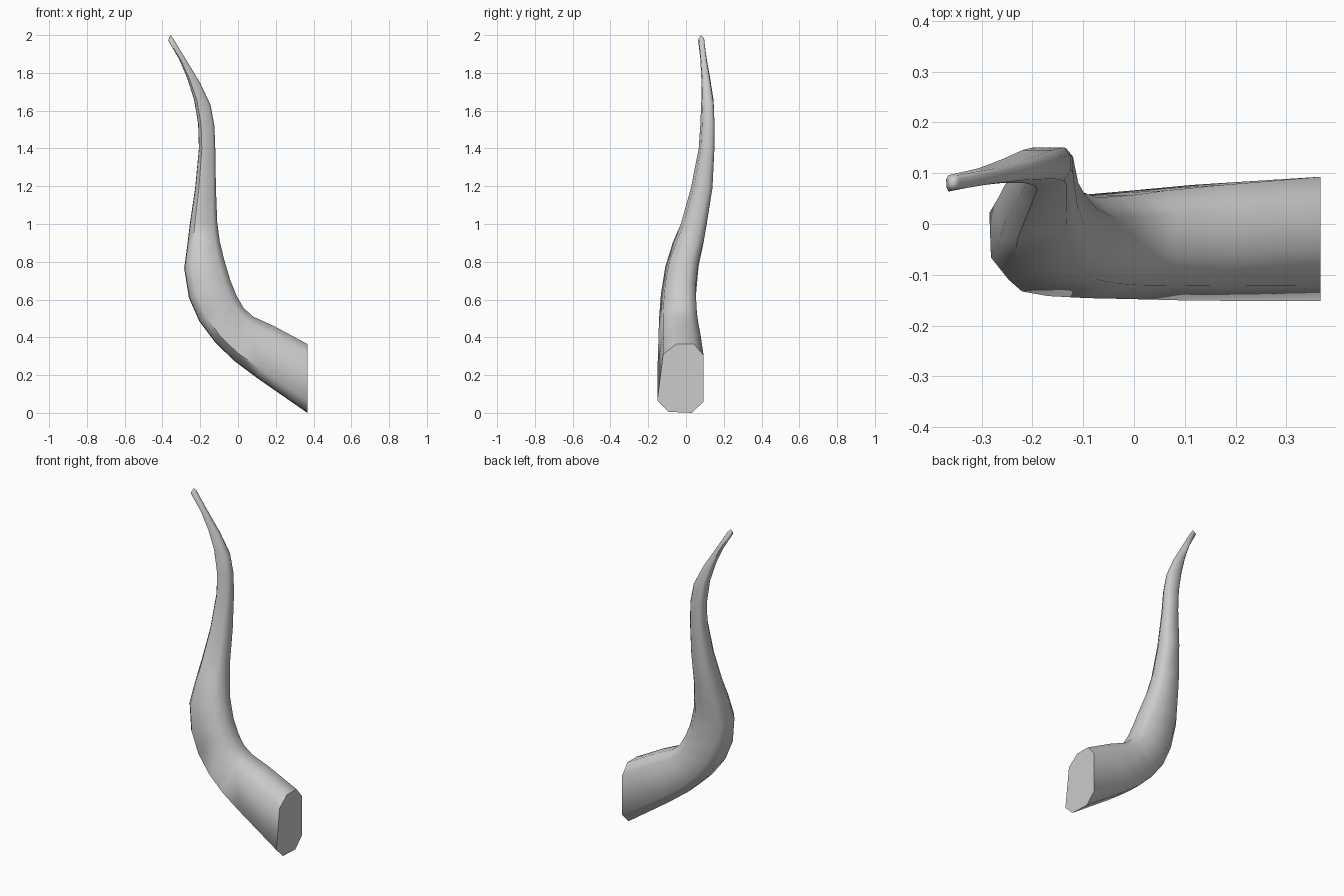
import bpy, bmesh
from math import radians
from mathutils import Vector

# Octagonal cross-section: (across the bend, along y), normalised to -1..1
SECTION = [(1, -.17), (1, .58), (.67, 1), (-.67, 1),
           (-1, .5), (-.97, -.5), (-.64, -1), (.7, -.75)]

# Horn stations: outer x, z / inner x, z / y min, y max
STATIONS = [
    (.367, 0, .367, .365, -.152, .093),
    (.10, .185, .19, .46, -.151, .077),
    (-.02, .275, .08, .51, -.148, .066),
    (-.12, .372, .03, .555, -.146, .058),
    (-.205, .485, -.005, .615, -.142, .054),
    (-.26, .61, -.04, .70, -.133, .053),
    (-.285, .765, -.073, .81, -.11, .066),
    (-.267, .90, -.097, .91, -.07, .093),
    (-.255, 1.00, -.11, 1.01, -.027, .11),
    (-.227, 1.19, -.117, 1.19, .026, .14),
    (-.207, 1.40, -.12, 1.39, .067, .15),
    (-.211, 1.53, -.125, 1.52, .076, .151),
    (-.233, 1.66, -.145, 1.63, .081, .146),
    (-.270, 1.775, -.202, 1.75, .081, .128),
    (-.313, 1.875, -.266, 1.855, .076, .110),
    (-.370, 1.972, -.345, 1.985, .064, .096),
]

# Curved tapering horn, lofted through the stations
bm = bmesh.new()
rings = []
for xo, zo, xi, zi, y0, y1 in STATIONS:
    mid = Vector(((xo + xi) / 2, (y0 + y1) / 2, (zo + zi) / 2))
    across = Vector(((xi - xo) / 2, 0, (zi - zo) / 2))
    side = Vector((0, (y1 - y0) / 2, 0))
    rings.append([bm.verts.new(mid + across * u + side * v) for u, v in SECTION])
for a, b in zip(rings, rings[1:]):
    for i in range(8):
        j = (i + 1) % 8
        bm.faces.new((a[i], a[j], b[j], b[i]))

# Flat root cap and blunt pointed tip
bm.faces.new(rings[0])
tip = bm.verts.new((-.358, .08, 2))
for i in range(8):
    bm.faces.new((rings[-1][i], rings[-1][(i + 1) % 8], tip))
bmesh.ops.recalc_face_normals(bm, faces=bm.faces)

mesh = bpy.data.meshes.new("horn")
bm.to_mesh(mesh)
bm.free()
horn = bpy.data.objects.new("horn", mesh)
bpy.context.collection.objects.link(horn)
bpy.context.view_layer.objects.active = horn
horn.select_set(True)
bpy.ops.object.shade_smooth_by_angle(angle=radians(60))
